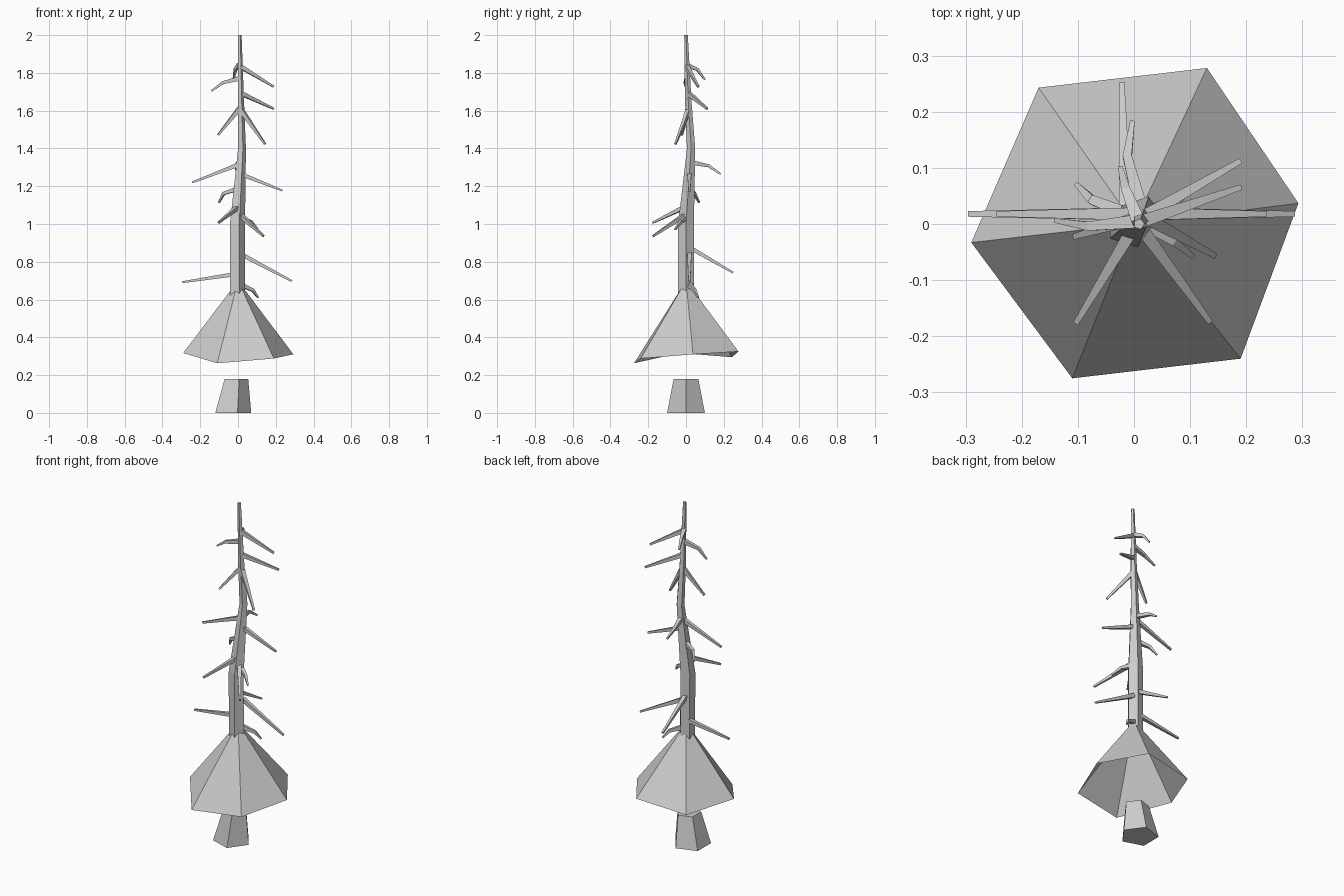
import bpy, bmesh, math
from mathutils import Vector


def finish(name, bm):
    bmesh.ops.recalc_face_normals(bm, faces=bm.faces[:])
    mesh = bpy.data.meshes.new(name)
    bm.to_mesh(mesh)
    bm.free()
    obj = bpy.data.objects.new(name, mesh)
    bpy.context.collection.objects.link(obj)
    return obj


def bridge(bm, rings):
    n = len(rings[0])
    for a, b in zip(rings, rings[1:]):
        for i in range(n):
            j = (i + 1) % n
            bm.faces.new((a[i], a[j], b[j], b[i]))
    bm.faces.new(rings[0][::-1])
    bm.faces.new(rings[-1])


def trunk(name, stations, sides=5):
    """Stack of horizontal rings: (x, y, z, radius)."""
    bm = bmesh.new()
    rings = []
    for x, y, z, r in stations:
        angles = [math.tau * i / sides for i in range(sides)]
        rings.append([bm.verts.new((x + r * math.cos(a), y + r * math.sin(a), z)) for a in angles])
    bridge(bm, rings)
    return finish(name, bm)


def branch(name, points, r0=0.0115, r1=0.005):
    """Square tapering stick along a path, flat side up."""
    pts = [Vector(p) for p in points]
    bm = bmesh.new()
    rings = []
    last = len(pts) - 1
    for k, p in enumerate(pts):
        d = (pts[min(k + 1, last)] - pts[max(k - 1, 0)]).normalized()
        side = d.cross(Vector((0, 0, 1))).normalized()
        up = side.cross(d)
        r = r0 + (r1 - r0) * k / last
        rings.append([bm.verts.new(p + (side * s + up * u) * r)
                      for s, u in ((-1, -1), (1, -1), (1, 1), (-1, 1))])
    bridge(bm, rings)
    return finish(name, bm)


# Trunk: stump below the skirt, bent stem above it
trunk("stump", [(-0.035, 0, 0, 0.105), (-0.015, 0, 0.18, 0.069)])
trunk("stem", [(-0.006, 0, 0.62, 0.044), (-0.007, 0, 1.0, 0.044),
               (0.019, 0.027, 1.4, 0.023), (0.014, 0.012, 1.65, 0.018),
               (0.009, 0, 2.0, 0.01)])

# Foliage skirt: open six-sided cone with an uneven rim
bm = bmesh.new()
apex = bm.verts.new((0, 0, 0.70))
rim = [bm.verts.new(p) for p in ((0.293, 0.037, 0.31), (0.13, 0.278, 0.325),
                                 (-0.17, 0.243, 0.295), (-0.29, -0.033, 0.317),
                                 (-0.11, -0.275, 0.263), (0.19, -0.24, 0.288))]
for i in range(6):
    bm.faces.new((rim[i], rim[(i + 1) % 6], apex))
finish("foliage_skirt", bm)

# Bare branches: straight ones first, then the bent twigs
branches = [
    [(-0.01, 0.018, 0.735), (-0.295, 0.018, 0.692)],
    [(0.02, 0.018, 0.838), (0.285, 0.018, 0.698)],
    [(0.01, 0.018, 1.317), (-0.243, 0.018, 1.22)],
    [(0.01, 0.018, 1.266), (0.235, 0.018, 1.177)],
    [(0.015, 0.005, 1.832), (0.189, 0.065, 1.727)],
    [(0.015, 0.012, 1.692), (0.189, 0.112, 1.61)],
    [(0.02, 0.012, 1.6), (0.143, -0.056, 1.423)],
    [(0.01, 0.012, 1.615), (-0.105, -0.022, 1.472)],
    [(-0.015, 0.02, 0.875), (-0.022, 0.25, 0.742)],
    [(0.015, -0.01, 1.045), (0.135, -0.174, 0.936)],
    [(0.0, -0.005, 1.09), (-0.103, -0.176, 1.007)],
    [(0.005, 0.005, 1.77), (-0.08, -0.004, 1.748), (-0.14, 0.006, 1.705)],
    [(0.008, 0.005, 1.84), (-0.014, 0.06, 1.818), (-0.024, 0.1, 1.765)],
    [(0.012, 0.03, 1.325), (-0.012, 0.12, 1.308), (-0.003, 0.182, 1.265)],
    [(-0.005, 0.015, 1.185), (-0.075, 0.043, 1.162), (-0.102, 0.07, 1.113)],
    [(0.01, 0.005, 1.035), (0.07, -0.03, 1.01), (0.105, -0.058, 0.97)],
    [(0.01, 0.015, 0.68), (0.078, 0.045, 0.65), (0.106, 0.065, 0.61)],
]
for i, path in enumerate(branches, 1):
    kind = "branch" if len(path) == 2 else "bent_twig"
    radii = (0.0115, 0.005) if len(path) == 2 else (0.012, 0.004)
    branch(f"{kind}_{i}", path, *radii)
